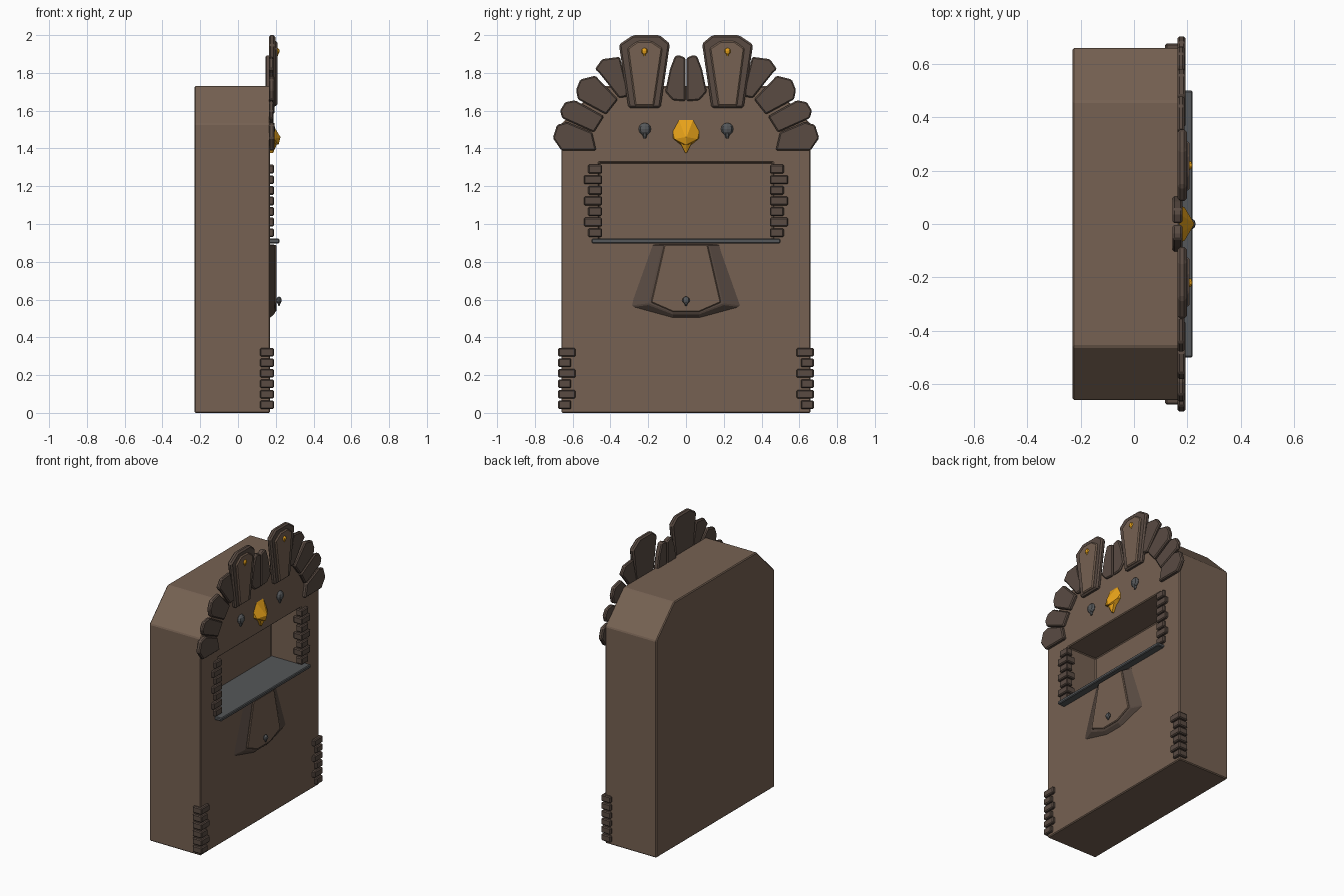
import bpy, bmesh
from mathutils import Matrix

if "Cube" in bpy.data.objects:
    bpy.data.objects.remove(bpy.data.objects["Cube"])


def material(name, rgb):
    m = bpy.data.materials.new(name)
    m.diffuse_color = (*rgb, 1)
    m.use_nodes = True
    m.node_tree.nodes["Principled BSDF"].inputs["Base Color"].default_value = m.diffuse_color
    return m


BROWN = material("brown_wood", (0.18, 0.12, 0.085))
DARK = material("dark_wood", (0.10, 0.07, 0.055))
GOLD = material("gold", (0.80, 0.36, 0.01))
IRON = material("iron", (0.09, 0.095, 0.10))


def finish(name, bm, mat, bevel=0.0, mirror=False):
    bmesh.ops.recalc_face_normals(bm, faces=bm.faces)
    me = bpy.data.meshes.new(name)
    bm.to_mesh(me)
    bm.free()
    me.materials.append(mat)
    ob = bpy.data.objects.new(name, me)
    bpy.context.collection.objects.link(ob)
    if mirror:
        m = ob.modifiers.new("mirror", 'MIRROR')
        m.use_axis = (False, True, False)
        m.use_mirror_merge = False
    if bevel:
        b = ob.modifiers.new("bevel", 'BEVEL')
        b.width, b.segments, b.limit_method = bevel, 1, 'ANGLE'
    return ob


def plate(name, pts, x0, x1, mat, bevel=0.0, mirror=False, front=None):
    """Outline in (y, z) lofted from x0 to x1, optionally to another outline."""
    bm = bmesh.new()
    a = [bm.verts.new((x0, y, z)) for y, z in pts]
    b = [bm.verts.new((x1, y, z)) for y, z in (front or pts)]
    n = len(a)
    bm.faces.new(a)
    bm.faces.new(b[::-1])
    for i in range(n):
        bm.faces.new((a[i], b[i], b[(i + 1) % n], a[(i + 1) % n]))
    return finish(name, bm, mat, bevel, mirror)


def boxes(name, spans, mat, bevel=0.0, mirror=False):
    bm = bmesh.new()
    for x0, x1, y0, y1, z0, z1 in spans:
        mtx = (Matrix.Translation(((x0 + x1) / 2, (y0 + y1) / 2, (z0 + z1) / 2))
               @ Matrix.Diagonal((x1 - x0, y1 - y0, z1 - z0, 1)))
        bmesh.ops.create_cube(bm, size=1, matrix=mtx)
    return finish(name, bm, mat, bevel, mirror)


def hull(name, pts, mat, mirror=False):
    bm = bmesh.new()
    for p in pts:
        bm.verts.new(p)
    bmesh.ops.convex_hull(bm, input=bm.verts[:])
    return finish(name, bm, mat, 0, mirror)


def gem(name, x, y, z, r, mat, mirror=False):
    """Faceted stud with a small tip hanging below."""
    bm = bmesh.new()
    bmesh.ops.create_uvsphere(bm, u_segments=8, v_segments=6, radius=r,
                              matrix=Matrix.Translation((x, y, z)) @ Matrix.Diagonal((0.7, 1, 1, 1)))
    bmesh.ops.create_cone(bm, cap_ends=True, segments=6, radius1=r * 0.2, radius2=r * 0.55, depth=r,
                          matrix=Matrix.Translation((x, y, z - r)))
    return finish(name, bm, mat, 0, mirror)


def sym(half):
    return half + [(-y, z) for y, z in half[::-1]]


# cabinet body with chamfered shoulders and a serving niche
body = plate("cabinet_body", sym([(0.66, 0), (0.66, 1.53), (0.46, 1.73)]), -0.23, 0.17, BROWN)
cutter = boxes("niche_cutter", [(-0.065, 0.3, -0.46, 0.46, 0.91, 1.325)], BROWN)
mod = body.modifiers.new("niche", 'BOOLEAN')
mod.object, mod.operation, mod.solver = cutter, 'DIFFERENCE', 'EXACT'
bpy.context.view_layer.objects.active = body
bpy.ops.object.modifier_apply(modifier="niche")
bpy.data.objects.remove(cutter)
bev = body.modifiers.new("bevel", 'BEVEL')
bev.width, bev.segments, bev.limit_method = 0.006, 1, 'ANGLE'

# shelf
boxes("shelf", [(-0.065, 0.22, -0.5, 0.5, 0.898, 0.922)], IRON, 0.005)

# brick trims beside the niche and at the foot corners
boxes("niche_bricks", [(0.12 if i % 2 else 0.14, 0.19, 0.444, 0.54 if i % 2 else 0.518,
                        0.93 + i * 0.0562, 0.977 + i * 0.0562) for i in range(7)], DARK, 0.006, True)
boxes("foot_bricks", [(0.117, 0.19, 0.585 if i % 2 else 0.608, 0.677,
                       0.02 + i * 0.0555, 0.066 + i * 0.0555) for i in range(6)], DARK, 0.006, True)

# feather arch, one side mirrored
feathers = [
    [(0.66, 1.39), (0.475, 1.39), (0.497, 1.485), (0.63, 1.54), (0.683, 1.525), (0.705, 1.455)],
    [(0.667, 1.60), (0.64, 1.645), (0.587, 1.655), (0.434, 1.57), (0.487, 1.485), (0.655, 1.56)],
    [(0.582, 1.71), (0.56, 1.765), (0.48, 1.785), (0.36, 1.66), (0.423, 1.58), (0.572, 1.66)],
    [(0.482, 1.82), (0.444, 1.873), (0.35, 1.885), (0.31, 1.72), (0.31, 1.675), (0.354, 1.667), (0.46, 1.80)],
]
for i, pts in enumerate(feathers):
    plate(f"feather_{i + 1}", pts, 0.163, 0.193 - 0.004 * (i % 2), DARK, 0.007, True)
plate("centre_feather", [(0.003, 1.65), (0.003, 1.88), (0.035, 1.893), (0.058, 1.89), (0.085, 1.82),
                         (0.11, 1.70), (0.07, 1.655)], 0.145, 0.182, DARK, 0.007, True)

# ear tufts with raised panels and studs
plate("ear_frame", [(0.355, 1.95), (0.28, 2.0), (0.14, 2.0), (0.085, 1.955), (0.135, 1.615), (0.305, 1.615)],
      0.163, 0.198, DARK, 0.01, True)
plate("ear_panel", [(0.31, 1.93), (0.258, 1.968), (0.182, 1.968), (0.125, 1.93), (0.17, 1.625), (0.27, 1.625)],
      0.19, 0.208, BROWN, 0.007, True)
gem("ear_stud", 0.208, 0.22, 1.915, 0.017, GOLD, True)

# eyes
gem("eye", 0.174, 0.218, 1.503, 0.033, IRON, True)

# beak in two faceted halves
hull("upper_beak", [(x, s * y, z) for s in (1, -1) for x, y, z in (
    (0.165, 0.04, 1.558), (0.165, 0.072, 1.50), (0.165, 0.072, 1.455), (0.19, 0.062, 1.45),
    (0.225, 0.003, 1.46), (0.215, 0.003, 1.42), (0.165, 0.03, 1.42))], GOLD)
hull("lower_beak", [(x, s * y, z) for s in (1, -1) for x, y, z in (
    (0.165, 0.042, 1.45), (0.195, 0.036, 1.44), (0.205, 0.003, 1.42),
    (0.185, 0.003, 1.375), (0.165, 0.003, 1.375))], GOLD)

# flared tail panel below the shelf
inner = sym([(0.115, 0.89), (0.185, 0.585), (0.07, 0.535)])
plate("tail_skirt", sym([(0.185, 0.892), (0.305, 0.562), (0.07, 0.50)]), 0.165, 0.195, DARK, 0.005,
      front=sym([(0.125, 0.89), (0.20, 0.575), (0.07, 0.525)]))
plate("tail_panel", inner, 0.18, 0.203, BROWN, 0.005)

# knob on the tail panel
gem("knob", 0.217, 0, 0.596, 0.02, IRON)
boxes("knob_stem", [(0.19, 0.215, -0.008, 0.008, 0.588, 0.604)], IRON)
